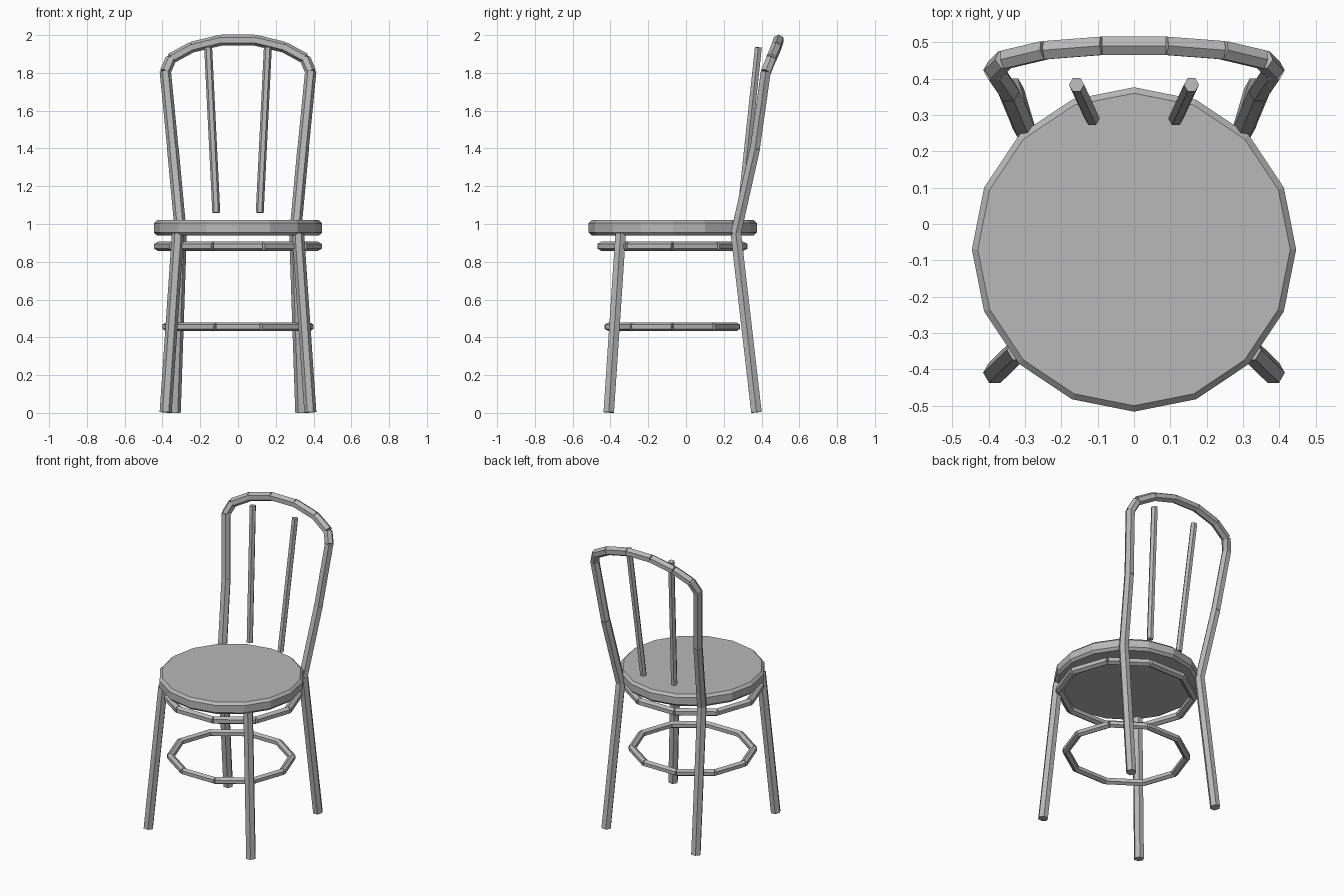
import bpy, bmesh, math
from mathutils import Vector, Matrix

if "Cube" in bpy.data.objects:
    bpy.data.objects.remove(bpy.data.objects["Cube"])

grey = bpy.data.materials.new("plain grey")
grey.diffuse_color = (0.48, 0.48, 0.48, 1.0)
grey.use_nodes = True
grey.node_tree.nodes["Principled BSDF"].inputs["Base Color"].default_value = grey.diffuse_color


def finish(name, bm):
    bmesh.ops.recalc_face_normals(bm, faces=bm.faces[:])
    mesh = bpy.data.meshes.new(name)
    bm.to_mesh(mesh)
    bm.free()
    mesh.materials.append(grey)
    obj = bpy.data.objects.new(name, mesh)
    bpy.context.collection.objects.link(obj)
    return obj


def add_rod(bm, a, b, r, ref):
    """Six-sided rod from a to b with one corner turned towards ref."""
    a, b = Vector(a), Vector(b)
    z = (b - a).normalized()
    x = (ref - z * ref.dot(z)).normalized()
    y = z.cross(x)
    rot = Matrix((x, y, z)).transposed().to_4x4()
    bmesh.ops.create_cone(bm, cap_ends=True, segments=6, radius1=r, radius2=r,
                          depth=(b - a).length,
                          matrix=Matrix.Translation((a + b) / 2) @ rot)


def rods(name, points, radii):
    bm = bmesh.new()
    for a, b, r in zip(points, points[1:], radii):
        add_rod(bm, a, b, r, Vector((0, 1, 0)))
    return finish(name, bm)


def ring(name, rx, ry, z, r):
    bm = bmesh.new()
    pts = [Vector((rx * math.cos(i * math.tau / 10),
                   -0.072 + ry * math.sin(i * math.tau / 10), z)) for i in range(10)]
    for i in range(10):
        a, b = pts[i], pts[(i + 1) % 10]
        add_rod(bm, a, b, r, (b - a).cross(Vector((0, 0, 1))))
    return finish(name, bm)


# Seat: sixteen-sided disc with a chamfered rim
bm = bmesh.new()
bmesh.ops.create_cone(bm, cap_ends=True, segments=16, radius1=0.446, radius2=0.446,
                      depth=0.08, matrix=Matrix.Translation((0, -0.07, 0.98)))
rim = [e for e in bm.edges if abs(e.verts[0].co.z - e.verts[1].co.z) < 0.001]
bmesh.ops.bevel(bm, geom=rim, offset=0.016, segments=1, affect='EDGES')
finish("seat", bm)

# Stretcher rings under the seat
ring("upper_ring", 0.423, 0.395, 0.882, 0.025)
ring("lower_ring", 0.381, 0.356, 0.456, 0.023)

for s, side in ((-1, "left"), (1, "right")):
    # Front leg
    rods("front_leg_" + side,
         [(s * 0.383, -0.409, 0.003), (s * 0.318, -0.346, 0.95)], [0.032])
    # Back leg continuing into the backrest upright
    rods("back_leg_" + side,
         [(s * 0.335, 0.373, 0.003), (s * 0.303, 0.264, 0.95),
          (s * 0.345, 0.365, 1.4), (s * 0.385, 0.423, 1.81)], [0.032, 0.031, 0.03])
    # Backrest spindle
    rods("spindle_" + side,
         [(s * 0.115, 0.29, 1.06), (s * 0.158, 0.383, 1.935)], [0.021])

# Curved top of the backrest
half = [(0.385, 0.423, 1.805), (0.355, 0.452, 1.876), (0.245, 0.478, 1.936), (0.088, 0.49, 1.974)]
path = [(-x, y, z) for x, y, z in half] + half[::-1]
rods("back_hoop", path, [0.029] * 7)
